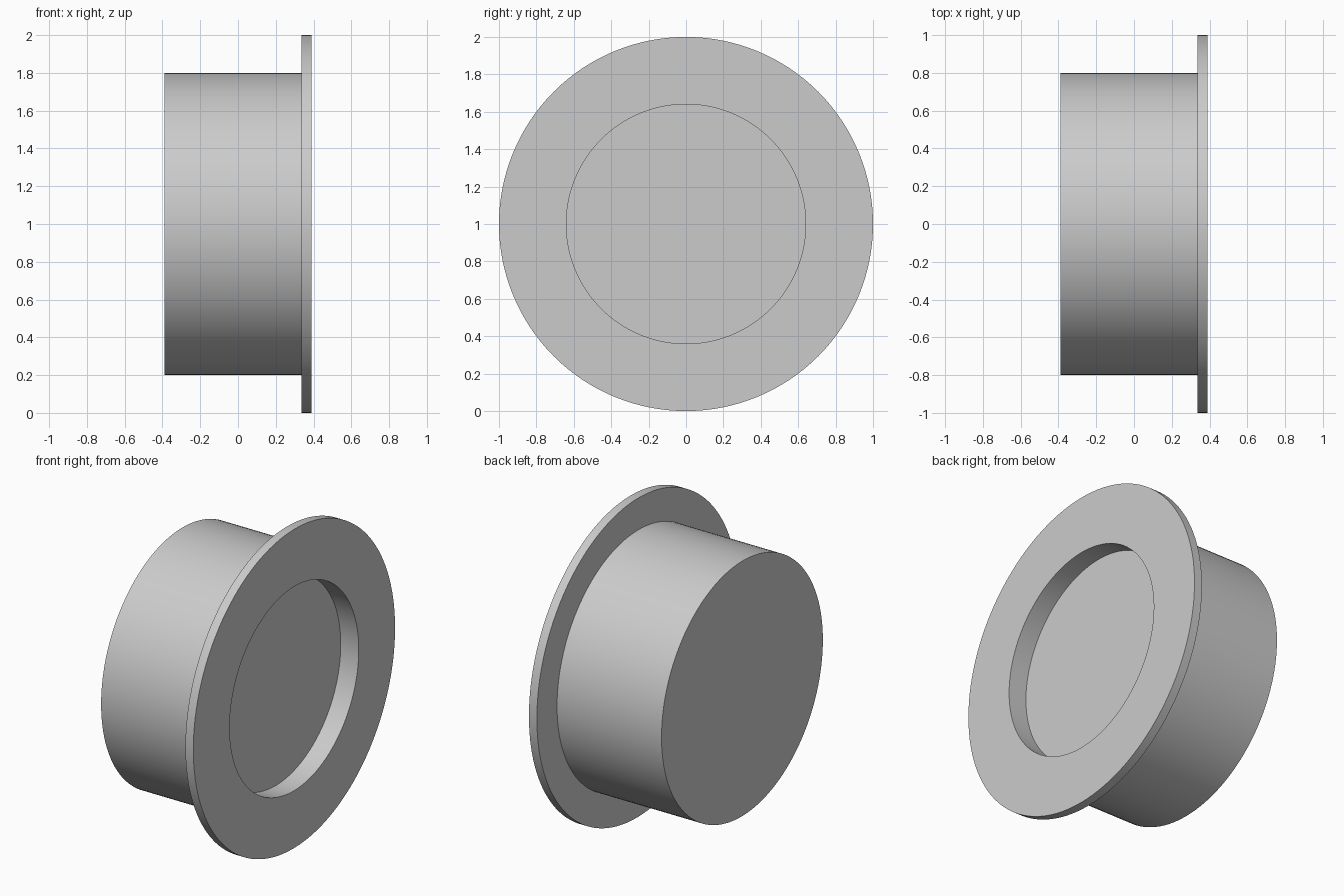
import bpy
import bmesh
import math
from mathutils import Matrix, Vector

cube = bpy.data.objects.get("Cube")
if cube:
    bpy.data.objects.remove(cube, do_unlink=True)

SEGMENTS = 128
BACK, FLANGE_BACK, FACE = -0.39, 0.335, 0.39
RECESS_FLOOR = FACE - 0.125

grey = bpy.data.materials.new("light grey")
grey.use_nodes = True
colour = (0.6, 0.6, 0.6, 1)
grey.diffuse_color = colour
grey.node_tree.nodes["Principled BSDF"].inputs["Base Color"].default_value = colour


def lathe_x(name, profile):
    """Spin an (x, radius) outline about the horizontal axis at z = 1."""
    bm = bmesh.new()
    verts = [bm.verts.new((x, 0, r)) for x, r in profile]
    edges = [bm.edges.new(pair) for pair in zip(verts, verts[1:])]
    bmesh.ops.spin(bm, geom=verts + edges, cent=(0, 0, 0), axis=(1, 0, 0),
                   angle=math.tau, steps=SEGMENTS, use_duplicate=False)
    bmesh.ops.remove_doubles(bm, verts=bm.verts, dist=1e-4)
    bmesh.ops.recalc_face_normals(bm, faces=bm.faces)
    mesh = bpy.data.meshes.new(name)
    bm.to_mesh(mesh)
    bm.free()
    mesh.materials.append(grey)
    obj = bpy.data.objects.new(name, mesh)
    obj.location.z = 1
    bpy.context.collection.objects.link(obj)
    bpy.ops.object.select_all(action="DESELECT")
    obj.select_set(True)
    bpy.context.view_layer.objects.active = obj
    bpy.ops.object.shade_smooth_by_angle(angle=math.radians(30))
    return obj


# Cylindrical plug, wide flange and shallow round recess in one closed skin
lathe_x("flanged_plug", [
    (BACK, 0), (BACK, 0.8),
    (FLANGE_BACK, 0.8), (FLANGE_BACK, 1),
    (FACE, 1), (FACE, 0.64),
    (RECESS_FLOOR, 0.64), (RECESS_FLOOR, 0),
])
